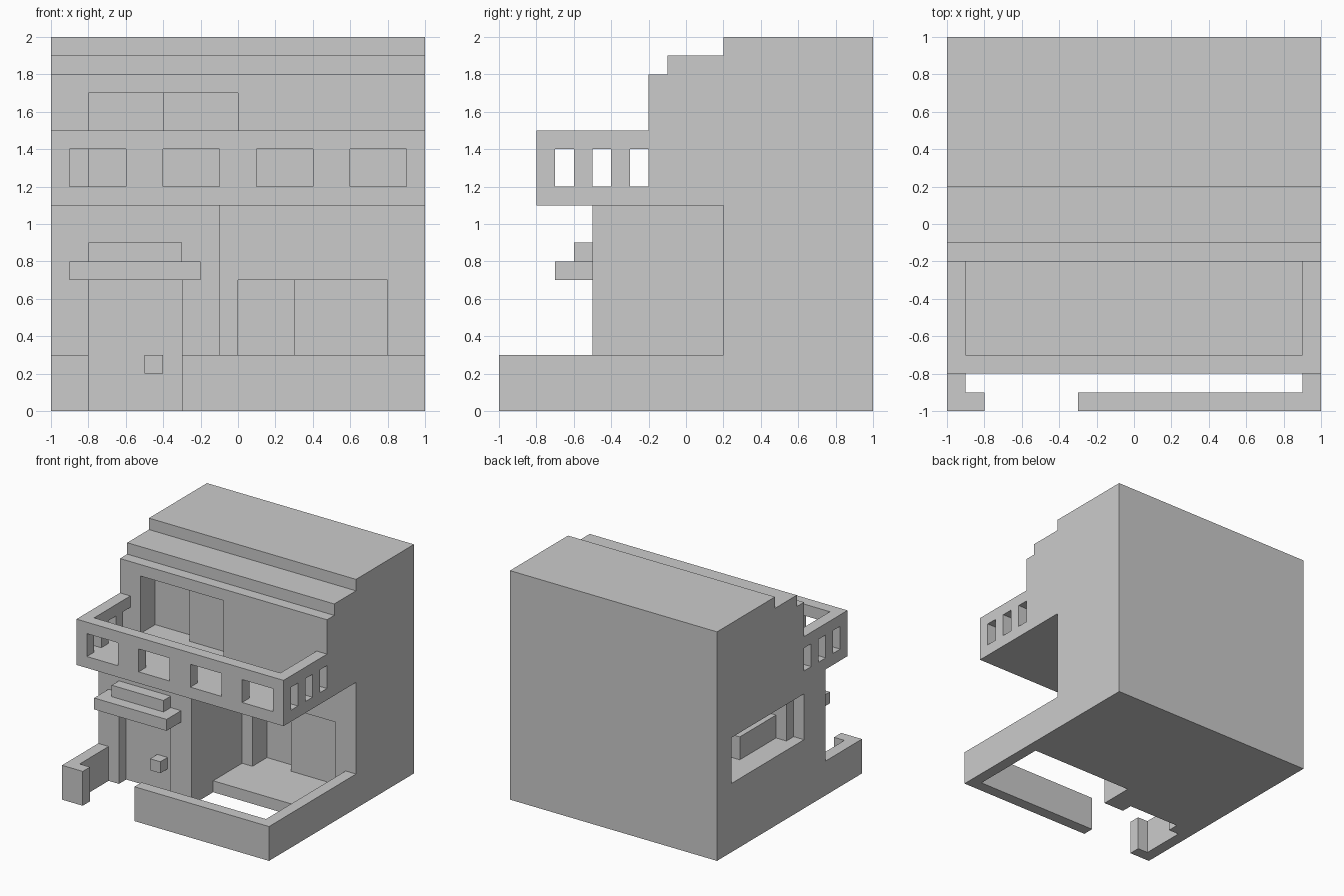
import bpy

if "Cube" in bpy.data.objects:
    bpy.data.objects.remove(bpy.data.objects["Cube"])


def mesh_object(name, verts, faces):
    mesh = bpy.data.meshes.new(name)
    mesh.from_pydata(verts, [], faces)
    obj = bpy.data.objects.new(name, mesh)
    bpy.context.collection.objects.link(obj)
    return obj


def extrude_x(name, profile, x0, x1):
    """Extrude a (y, z) outline, clockwise seen from +x, along x."""
    n = len(profile)
    verts = [(x, y, z) for x in (x0, x1) for y, z in profile]
    faces = [tuple(range(n)), tuple(range(2 * n - 1, n - 1, -1))]
    faces += [(i, i + n, (i + 1) % n + n, (i + 1) % n) for i in range(n)]
    return mesh_object(name, verts, faces)


def box(name, x, y, z):
    outline = [(y[1], z[0]), (y[0], z[0]), (y[0], z[1]), (y[1], z[1])]
    return extrude_x(name, outline, x[0], x[1])


def cut(target, x, y, z):
    cutter = box("cutter", x, y, z)
    cutter.hide_render = True
    mod = target.modifiers.new("cut", 'BOOLEAN')
    mod.operation = 'DIFFERENCE'
    mod.solver = 'EXACT'
    mod.object = cutter
    bpy.context.view_layer.objects.active = target
    bpy.ops.object.modifier_apply(modifier=mod.name)
    bpy.data.objects.remove(cutter)


# House body with stepped roof and overhanging balcony
house = extrude_x("house_body", [
    (1, 0), (-.5, 0), (-.5, 1.1), (-.8, 1.1), (-.8, 1.5), (-.2, 1.5), (-.2, 1.8),
    (-.1, 1.8), (-.1, 1.9), (.2, 1.9), (.2, 2), (1, 2)], -1, 1)

# Covered terrace, open at the front right
cut(house, (-.1, 1.1), (-.6, .2), (-.1, 1.1))
# Balcony well and its railing openings
cut(house, (-.9, .9), (-.7, -.2), (1.2, 1.6))
for x in (-.9, -.4, .1, .6):
    cut(house, (x, x + .3), (-.9, -.65), (1.2, 1.4))
for y in (-.7, -.5, -.3):
    cut(house, (-1.1, 1.1), (y, y + .1), (1.2, 1.4))
# Balcony sliding door, left half deeper
cut(house, (-.8, 0), (-.3, -.1), (1.2, 1.7))
cut(house, (-.8, -.4), (-.15, 0), (1.2, 1.7))
# Terrace sliding door, left part deeper
cut(house, (0, .8), (.1, .3), (.1, .7))
cut(house, (0, .3), (.25, .4), (.1, .7))
# Entrance door recess
cut(house, (-.8, -.3), (-.6, -.4), (-.1, .7))
# Stepped window in the left side
cut(house, (-1.1, -.9), (-.2, .8), (.6, 1))
cut(house, (-.95, -.8), (-.1, .8), (.6, 1))
cut(house, (-.85, -.7), (-.1, .8), (.8, 1))
cut(house, (-.85, -.7), (.4, .8), (.6, 1))

# Terrace deck
box("terrace_deck", (-.1, .9), (-.2, .2), (0, .1))
# Garden walls
box("garden_wall_right", (.9, 1), (-1, .2), (0, .3))
box("garden_wall_front", (-.3, .9), (-1, -.9), (0, .3))
box("garden_wall_left", (-1, -.9), (-1, -.5), (0, .3))
box("garden_wall_stub", (-.9, -.8), (-1, -.9), (0, .3))
# Entrance canopy and door knob
box("canopy_lower", (-.9, -.2), (-.7, -.5), (.7, .8))
box("canopy_upper", (-.8, -.3), (-.6, -.5), (.8, .9))
box("door_knob", (-.5, -.4), (-.5, -.4), (.2, .3))
